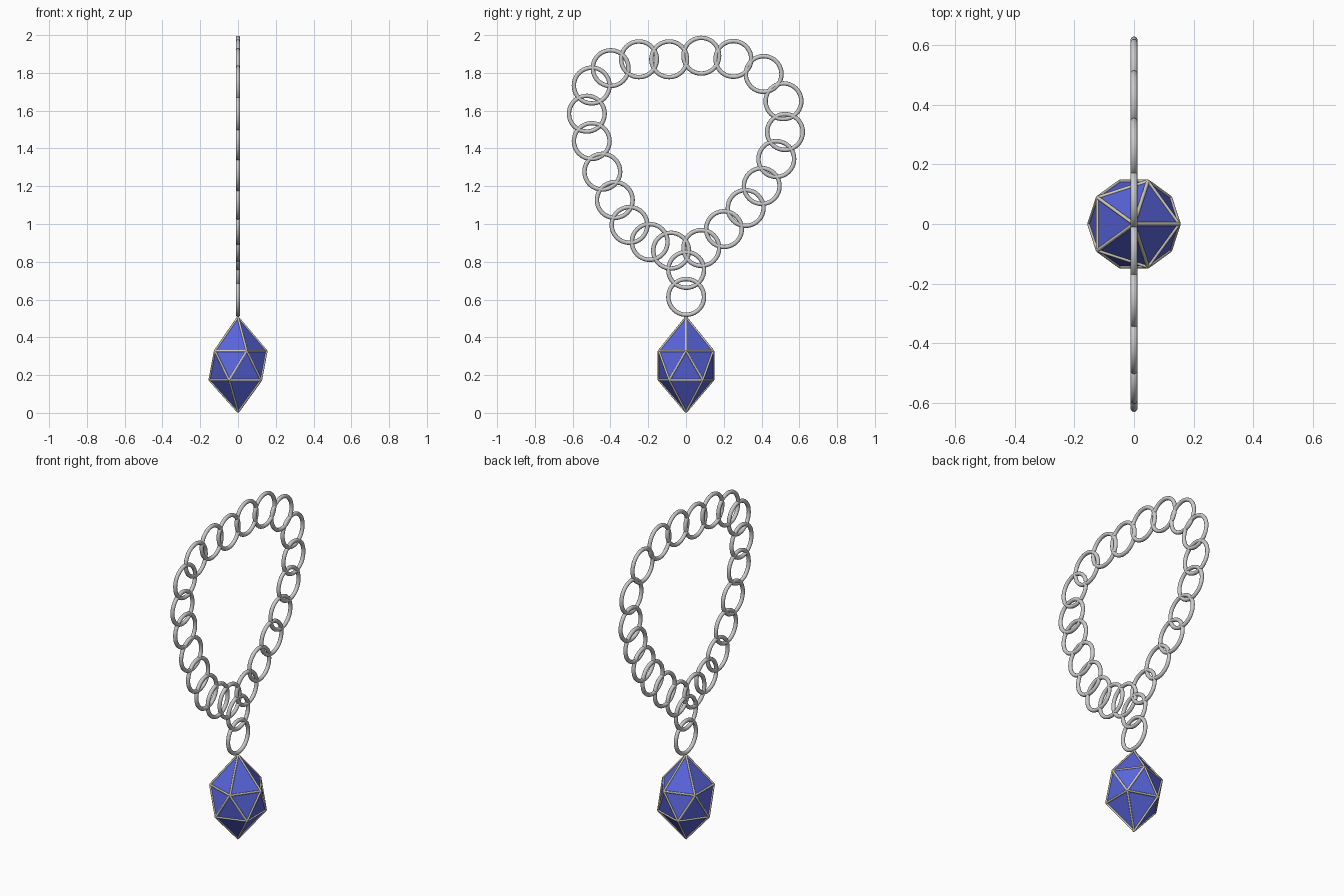
import bpy, bmesh, math

if "Cube" in bpy.data.objects:
    bpy.data.objects.remove(bpy.data.objects["Cube"])


def material(name, rgb):
    m = bpy.data.materials.new(name)
    m.diffuse_color = (*rgb, 1)
    m.use_nodes = True
    m.node_tree.nodes["Principled BSDF"].inputs["Base Color"].default_value = m.diffuse_color
    return m


SILVER = material("silver", (0.60, 0.60, 0.60))
GOLD = material("pale gold", (0.62, 0.60, 0.50))
BLUE = material("sapphire blue", (0.10, 0.13, 0.72))


# Stretched twenty-sided gem
def gem(name, mat, radius, low, high):
    bm = bmesh.new()
    top = bm.verts.new((0, 0, high))
    bottom = bm.verts.new((0, 0, low))

    def belt(turn, z):
        return [bm.verts.new((radius * math.cos(turn + i * math.tau / 5),
                              radius * math.sin(turn + i * math.tau / 5), z)) for i in range(5)]
    up, dn = belt(0, 0.328), belt(math.pi / 5, 0.174)
    for i in range(5):
        j = (i + 1) % 5
        bm.faces.new((top, up[i], up[j]))
        bm.faces.new((up[i], dn[i], up[j]))
        bm.faces.new((dn[i], dn[j], up[j]))
        bm.faces.new((bottom, dn[j], dn[i]))
    bmesh.ops.recalc_face_normals(bm, faces=bm.faces)
    me = bpy.data.meshes.new(name)
    bm.to_mesh(me)
    bm.free()
    me.materials.append(mat)
    ob = bpy.data.objects.new(name, me)
    bpy.context.collection.objects.link(ob)
    return ob


stone = gem("gem", BLUE, 0.151, 0.005, 0.506)

# Metal edging: a thin round rod along every gem edge
curve = bpy.data.curves.new("gem_edging", 'CURVE')
curve.dimensions = '3D'
curve.bevel_depth = 0.006
curve.bevel_resolution = 1
curve.use_fill_caps = True
for edge in stone.data.edges:
    spline = curve.splines.new('POLY')
    spline.points.add(1)
    for point, v in zip(spline.points, edge.vertices):
        point.co = (*stone.data.vertices[v].co, 1)
curve.materials.append(GOLD)
bpy.context.collection.objects.link(bpy.data.objects.new("gem_edging", curve))

# Chain link centres (y, z): two hanging links, then round the loop
links = [(0, .617), (0, .76),
         (.08, .876), (.20, .976), (.315, 1.088), (.40, 1.204), (.477, 1.347),
         (.523, 1.49), (.515, 1.653), (.41, 1.797), (.25, 1.877), (.08, 1.894),
         (-.09, 1.875), (-.25, 1.875), (-.40, 1.828), (-.50, 1.736), (-.526, 1.587),
         (-.50, 1.442), (-.444, 1.28), (-.378, 1.13), (-.30, .998), (-.193, .908), (-.08, .862)]

bpy.ops.mesh.primitive_torus_add(major_segments=40, minor_segments=10,
                                 major_radius=0.0945, minor_radius=0.0115,
                                 rotation=(0, math.pi / 2, 0))
first = bpy.context.object
bpy.ops.object.shade_smooth()
first.data.materials.append(SILVER)
for n, (y, z) in enumerate(links):
    ob = first if n == 0 else first.copy()
    if n:
        bpy.context.collection.objects.link(ob)
    ob.name = f"chain_link_{n + 1}"
    ob.location = (0, y + 0.001, z - 0.003)
